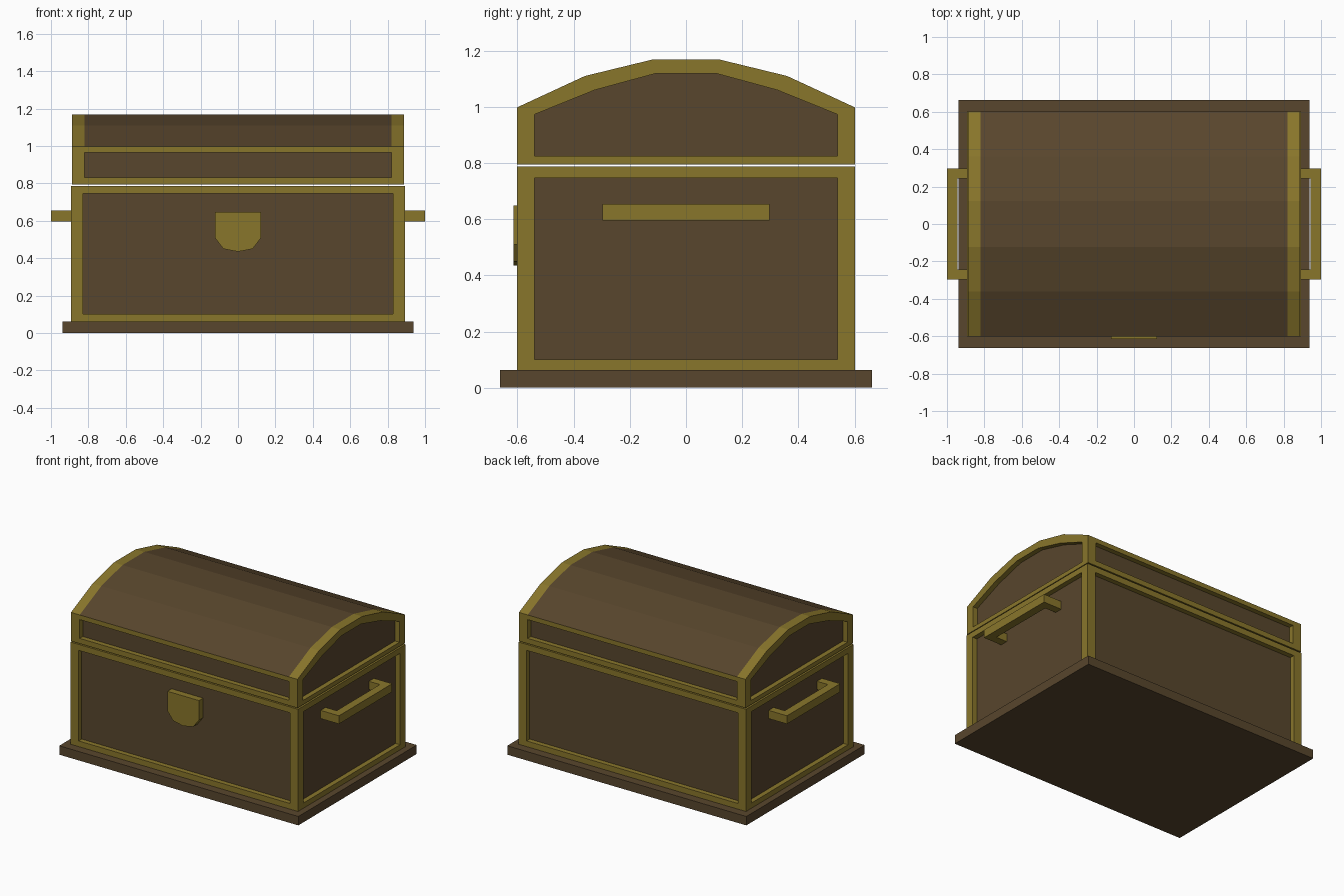
import bpy, bmesh
from mathutils import Vector

if "Cube" in bpy.data.objects:
    bpy.data.objects.remove(bpy.data.objects["Cube"])


def material(name, rgb):
    m = bpy.data.materials.new(name)
    m.diffuse_color = (*rgb, 1)
    m.use_nodes = True
    m.node_tree.nodes["Principled BSDF"].inputs["Base Color"].default_value = m.diffuse_color
    return m


WOOD = material("wood", (0.098, 0.061, 0.026))
BRASS = material("brass", (0.25, 0.18, 0.024))
DEPTH = 0.035


def finish(bm, name):
    bmesh.ops.recalc_face_normals(bm, faces=bm.faces)
    me = bpy.data.meshes.new(name)
    bm.to_mesh(me)
    bm.free()
    me.materials.append(BRASS)
    me.materials.append(WOOD)
    ob = bpy.data.objects.new(name, me)
    bpy.context.collection.objects.link(ob)
    return ob


def prism(outline, direction, mat=0):
    """Extrude a closed outline of 3D points along a direction."""
    bm = bmesh.new()
    a = [bm.verts.new(p) for p in outline]
    b = [bm.verts.new(Vector(p) + Vector(direction)) for p in outline]
    n = len(a)
    bm.faces.new(a[::-1])
    bm.faces.new(b)
    for i in range(n):
        j = (i + 1) % n
        bm.faces.new((a[i], a[j], b[j], b[i]))
    bmesh.ops.recalc_face_normals(bm, faces=bm.faces)
    for f in bm.faces:
        f.material_index = mat
    return bm


def recess(bm, face, shrink):
    """Turn a face into a brass frame around a sunken wooden panel."""
    face.normal_update()
    back = face.normal * -DEPTH
    outer = list(face.verts)
    inner = [bm.verts.new(shrink(v.co)) for v in outer]
    deep = [bm.verts.new(v.co + back) for v in inner]
    bm.faces.remove(face)
    for i in range(len(outer)):
        j = (i + 1) % len(outer)
        bm.faces.new((outer[i], outer[j], inner[j], inner[i]))
        bm.faces.new((inner[i], inner[j], deep[j], deep[i]))
    bm.faces.new(deep).material_index = 1


def framed_shell(half_x, outer, inner, panel_x, panel_z):
    """Prism along x with sunken panels on its four upright sides."""
    bm = prism([(-half_x, y, z) for y, z in outer], (2 * half_x, 0, 0))

    def shrink_end(co):
        k = min(range(len(outer)),
                key=lambda i: abs(co.y - outer[i][0]) + abs(co.z - outer[i][1]))
        return Vector((co.x, *inner[k]))

    mid = sum(panel_z) / 2

    def shrink_side(co):
        return Vector((panel_x if co.x > 0 else -panel_x, co.y,
                       panel_z[1] if co.z > mid else panel_z[0]))

    for f in list(bm.faces):
        if abs(f.normal.x) > 0.9:
            recess(bm, f, shrink_end)
        elif abs(f.normal.y) > 0.9:
            recess(bm, f, shrink_side)
    return bm


def mirrored(half):
    """Complete a right half (bottom to top) with its left half."""
    return half + [(-y, z) for y, z in reversed(half)]


# Base board
bm = prism([(-.937, -.663, 0), (.937, -.663, 0), (.937, .663, 0), (-.937, .663, 0)],
           (0, 0, .063), 1)
finish(bm, "base_board")

# Chest body
bm = framed_shell(.892, mirrored([(.602, .063), (.602, .787)]),
                  mirrored([(.54, .1), (.54, .747)]), .828, (.103, .745))
finish(bm, "chest_body")

# Domed lid, with wooden roof between two brass end bands
bm = framed_shell(.888,
                  mirrored([(.602, .795), (.602, .998), (.36, 1.11), (.122, 1.168)]),
                  mirrored([(.54, .825), (.54, .973), (.325, 1.06), (.108, 1.119)]),
                  .82, (.832, .965))


def roof_faces():
    bm.normal_update()
    return [f for f in bm.faces
            if f.normal.z > 0.5 and f.calc_center_median().z > 1.0
            and max(v.co.z for v in f.verts) > 1.1 - 1e-4]


for x in (-.82, .82):
    faces = roof_faces()
    edges = {e for f in faces for e in f.edges}
    verts = {v for f in faces for v in f.verts}
    bmesh.ops.bisect_plane(bm, geom=faces + list(edges) + list(verts),
                           plane_co=(x, 0, 0), plane_no=(1, 0, 0))
for f in roof_faces():
    if abs(f.calc_center_median().x) < .5:
        f.material_index = 1
finish(bm, "lid")

# Lock plate on the front
half = [(.0, .435), (.078, .45), (.124, .51), (.124, .648)]
outline = half + [(-x, z) for x, z in reversed(half[1:])]
finish(prism([(x, -.614, z) for x, z in outline], (0, .06, 0)), "lock_plate")

# Carrying handle on each end
for side, name in ((1, "right_handle"), (-1, "left_handle")):
    path = [(.85, -.298), (1, -.298), (1, .298), (.85, .298),
            (.85, .242), (.943, .242), (.943, -.242), (.85, -.242)]
    finish(prism([(side * x, y, .596) for x, y in path], (0, 0, .058)), name)
